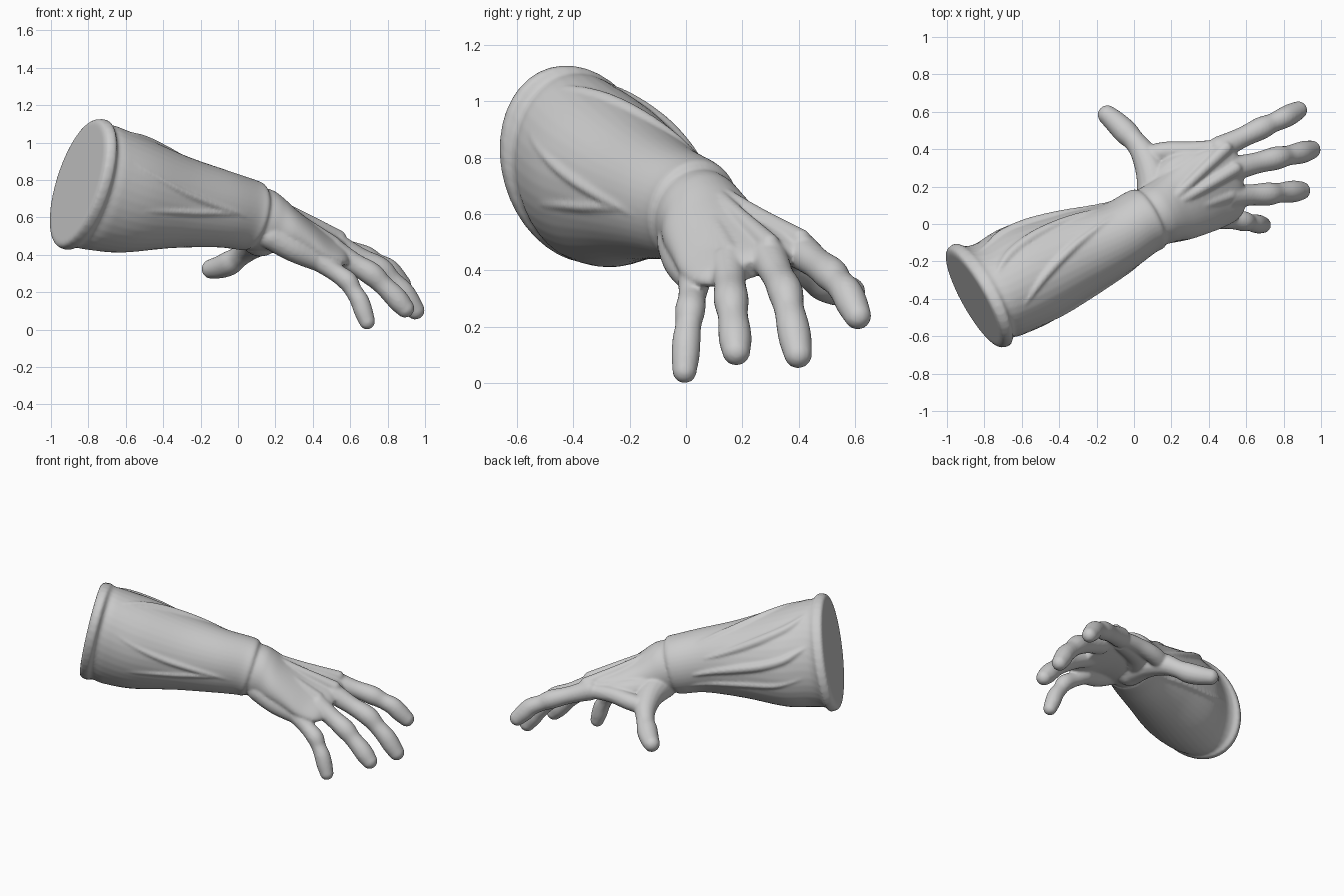
import bpy, bmesh
from math import sin, cos, pi, radians
from mathutils import Vector as V

bm = bmesh.new()
SEG = 40


def catmull(keys, steps):
    """Smooth interpolation through a list of equal-length Vector tuples."""
    out = []
    n = len(keys)
    for i in range(n - 1):
        p0, p1, p2, p3 = keys[max(i - 1, 0)], keys[i], keys[i + 1], keys[min(i + 2, n - 1)]
        for k in range(steps):
            t = k / steps
            out.append(tuple(
                0.5 * (2 * b + (c - a) * t + (2 * a - 5 * b + 4 * c - d) * t * t
                       + (3 * b - a - 3 * c + d) * t ** 3)
                for a, b, c, d in zip(p0, p1, p2, p3)))
    out.append(tuple(keys[-1]))
    return out


def section(c, d, s, w, h, phase=0.0):
    """Elliptical cross-section: centre plus two spanning vectors."""
    d = V(d).normalized()
    s = V(s)
    s = (s - d * s.dot(d)).normalized()
    u = d.cross(s)
    return (V(c), s * w + u * h * sin(phase), u * h * cos(phase))


def skin_rings(rings, seg=SEG):
    """Closed tube through rings of (centre, A, B)."""
    rows = []
    for c, a, b in rings:
        rows.append([bm.verts.new(c + a * cos(2 * pi * i / seg) + b * sin(2 * pi * i / seg))
                     for i in range(seg)])
    for r0, r1 in zip(rows, rows[1:]):
        for i in range(seg):
            j = (i + 1) % seg
            bm.faces.new((r0[i], r0[j], r1[j], r1[i]))
    bm.faces.new(rows[0][::-1])
    bm.faces.new(rows[-1])


def tube(points, radii, steps=5):
    """Round tube with ball ends along a smooth path."""
    path = catmull([(V(p), V((r, 0, 0))) for p, r in zip(points, radii)], steps)
    rings = []
    for i, (p, r) in enumerate(path):
        d = (path[min(i + 1, len(path) - 1)][0] - path[max(i - 1, 0)][0]).normalized()
        a = d.cross(V((0, 0, 1))).normalized()
        b = a.cross(d)
        rings.append((p, a * r.x, b * r.x))
    skin_rings(rings, 16)
    for p, r in (path[0], path[-1]):
        res = bmesh.ops.create_uvsphere(bm, u_segments=16, v_segments=10, radius=r.x)
        bmesh.ops.translate(bm, verts=res["verts"], vec=p)


# Forearm with thick rim at the open end and a lip at the wrist
cap_d, arm_d, side = (0.885, 0.42, -0.2), (0.89, 0.43, -0.17), (-0.43, 0.9, 0)
c0 = V((-0.86, -0.4, 0.785))
cd = V(cap_d).normalized()
arm_keys = [
    section(c0, cap_d, side, 0.27, 0.325, -0.25),
    section(c0 + cd * 0.012, cap_d, side, 0.3, 0.348, -0.25),
    section(c0 + cd * 0.055, cap_d, side, 0.308, 0.356, -0.25),
    section(c0 + cd * 0.085, cap_d, side, 0.278, 0.338, -0.2),
    section((-0.72, -0.348, 0.755), arm_d, side, 0.274, 0.335, -0.15),
    section((-0.56, -0.268, 0.717), arm_d, side, 0.28, 0.31, -0.1),
    section((-0.315, -0.162, 0.68), arm_d, side, 0.236, 0.248, -0.03),
    section((-0.09, -0.07, 0.645), arm_d, side, 0.192, 0.208),
    section((0.03, 0.005, 0.618), (0.87, 0.44, -0.22), side, 0.18, 0.194),
    section((0.075, 0.026, 0.606), (0.86, 0.44, -0.25), side, 0.177, 0.188),
    section((0.093, 0.032, 0.601), (0.86, 0.44, -0.25), side, 0.16, 0.17),
]
arm = catmull(arm_keys, 8)
skin_rings(arm)


def fold(t0, a0, t1, a1, r, sink=0.97):
    """Raised crease running over the forearm between two (ring, angle) spots."""
    pts, rad = [], []
    for k in range(7):
        f = k / 6
        c, a, b = arm[int(round((t0 + (t1 - t0) * f) * 8))]
        th = radians(a0 + (a1 - a0) * f)
        pts.append(c + (a * cos(th) + b * sin(th)) * sink)
        rad.append(r * (0.3 + 0.7 * sin(pi * f)))
    tube(pts, rad, 3)


# Muscle and cloth folds
fold(4.0, 160, 7.6, 190, 0.02)
fold(4.5, 205, 7.4, 185, 0.018)
fold(4.0, 125, 7.0, 55, 0.026)
fold(3.6, 75, 6.8, 25, 0.032)
fold(3.6, 35, 7.2, -5, 0.03)
fold(4.0, 0, 7.5, -30, 0.022)

# Palm
palm = [
    section((0.03, 0.01, 0.612), (0.86, 0.43, -0.25), side, 0.155, 0.165),
    section((0.12, 0.048, 0.588), (0.86, 0.42, -0.3), (-0.38, 0.92, 0), 0.168, 0.17),
    section((0.17, 0.07, 0.568), (0.85, 0.4, -0.35), (-0.3, 0.93, 0), 0.175, 0.157),
    section((0.24, 0.1, 0.535), (0.84, 0.35, -0.42), (-0.2, 0.95, 0.04), 0.193, 0.13),
    section((0.34, 0.15, 0.495), (0.82, 0.32, -0.46), (-0.1, 0.95, 0.12), 0.212, 0.1),
    section((0.44, 0.19, 0.458), (0.82, 0.3, -0.5), (0.0, 0.95, 0.2), 0.222, 0.076),
    section((0.53, 0.215, 0.422), (0.82, 0.28, -0.5), (0.02, 0.95, 0.22), 0.2, 0.055),
    section((0.57, 0.23, 0.402), (0.82, 0.28, -0.5), (0.02, 0.95, 0.22), 0.16, 0.035),
]
skin_rings(catmull(palm, 6))

# Four fingers: knuckle, middle joint, end joint, tip
fingers = [
    (1.07, [(0.46, 0.405, 0.47), (0.68, 0.512, 0.388), (0.80, 0.567, 0.325), (0.878, 0.608, 0.24)]),
    (1.1, [(0.53, 0.295, 0.445), (0.76, 0.352, 0.325), (0.88, 0.378, 0.205), (0.948, 0.397, 0.104)]),
    (1.1, [(0.51, 0.15, 0.42), (0.715, 0.16, 0.296), (0.83, 0.172, 0.186), (0.893, 0.178, 0.114)]),
    (0.95, [(0.44, 0.03, 0.365), (0.585, 0.015, 0.26), (0.65, 0.002, 0.155), (0.69, -0.005, 0.044)]),
]
for size, joints in fingers:
    j = [V(p) for p in joints]
    path = [j[0], j[0].lerp(j[1], 0.55), j[1], j[1].lerp(j[2], 0.5), j[2], j[2].lerp(j[3], 0.5), j[3]]
    tube(path, [size * r for r in (0.062, 0.052, 0.057, 0.049, 0.053, 0.053, 0.046)])

# Tendons on the back of the hand
for end, mid in [((0.49, 0.405, 0.51), (0.33, 0.25, 0.6)),
                 ((0.54, 0.295, 0.494), (0.35, 0.18, 0.602)),
                 ((0.51, 0.155, 0.462), (0.34, 0.095, 0.582)),
                 ((0.44, 0.035, 0.405), (0.31, 0.015, 0.555))]:
    start = V((0.13, 0.06, 0.715)).lerp(V(mid), 0.25)
    tube([start, mid, end], [0.026, 0.028, 0.038])

# Thumb, its fleshy base and the web to the index finger
tube([(0.12, 0.10, 0.50), (0.10, 0.25, 0.475), (0.055, 0.37, 0.435), (0.005, 0.44, 0.39),
      (-0.04, 0.487, 0.358), (-0.09, 0.537, 0.336), (-0.142, 0.583, 0.324)],
     [0.11, 0.088, 0.07, 0.058, 0.066, 0.062, 0.053])
tube([(0.06, 0.36, 0.44), (0.17, 0.385, 0.462), (0.30, 0.39, 0.476), (0.43, 0.4, 0.47)],
     [0.055, 0.056, 0.052, 0.05])
tube([(0.14, 0.2, 0.495), (0.24, 0.3, 0.49), (0.40, 0.36, 0.47)], [0.09, 0.08, 0.06])

# Heel of the palm on the little-finger side
tube([(0.18, -0.03, 0.50), (0.30, -0.01, 0.43), (0.43, 0.03, 0.365)], [0.075, 0.07, 0.055])

# Fuse everything into one smooth skin
bmesh.ops.recalc_face_normals(bm, faces=bm.faces)
mesh = bpy.data.meshes.new("forearm_and_hand")
bm.to_mesh(mesh)
bm.free()
obj = bpy.data.objects.new("forearm_and_hand", mesh)
bpy.context.collection.objects.link(obj)
rem = obj.modifiers.new("fuse", 'REMESH')
rem.mode = 'VOXEL'
rem.voxel_size = 0.009
rem.use_smooth_shade = True
sm = obj.modifiers.new("soften", 'SMOOTH')
sm.factor = 0.5
sm.iterations = 5
